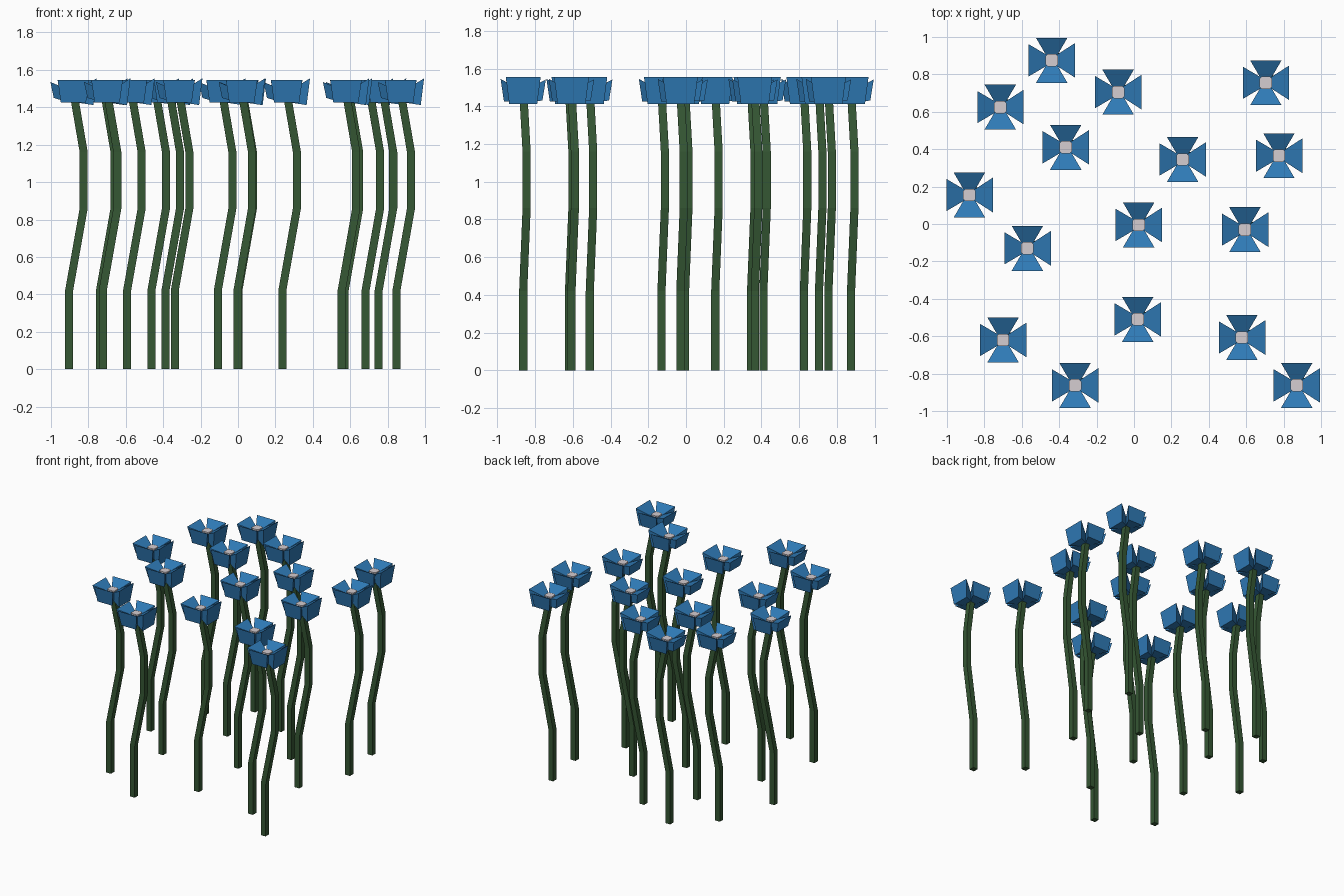
import bpy, bmesh
from mathutils import Vector

if "Cube" in bpy.data.objects:
    bpy.data.objects.remove(bpy.data.objects["Cube"])


def material(name, rgb):
    m = bpy.data.materials.new(name)
    m.diffuse_color = (*rgb, 1)
    m.use_nodes = True
    m.node_tree.nodes["Principled BSDF"].inputs["Base Color"].default_value = m.diffuse_color
    return m


GREEN = material("stem green", (0.036, 0.095, 0.034))
BLUE = material("petal blue", (0.028, 0.195, 0.47))
PALE = material("pale centre", (0.66, 0.61, 0.64))

# flower head positions (x, y)
SPOTS = [(-0.44, 0.875), (-0.715, 0.625), (-0.085, 0.705), (0.705, 0.755),
         (-0.365, 0.41), (0.26, 0.345), (0.775, 0.365), (-0.88, 0.155),
         (0.025, -0.005), (0.593, -0.03), (-0.57, -0.13), (0.02, -0.51),
         (-0.70, -0.62), (0.577, -0.607), (-0.315, -0.863), (0.87, -0.863)]

# stem path as offsets from the head centre (dx, dy, z)
STEM = [(-0.023, 0, 0), (-0.023, 0, 0.42), (0.055, 0.018, 0.86),
        (0.055, 0.018, 1.16), (0, 0, 1.48)]

# petals: outward direction, outer radius, outer width, outer bottom z, outer top z
PETALS = [((1, 0), 0.125, 0.185, 1.412, 1.555), ((-1, 0), 0.123, 0.172, 1.45, 1.535),
          ((0, 1), 0.120, 0.168, 1.43, 1.542), ((0, -1), 0.120, 0.168, 1.425, 1.545)]


def loft(bm, rings):
    """Skin a list of equal-length rings and cap both ends."""
    vs = [[bm.verts.new(p) for p in r] for r in rings]
    n = len(vs[0])
    for a, b in zip(vs, vs[1:]):
        for i in range(n):
            j = (i + 1) % n
            bm.faces.new((a[i], a[j], b[j], b[i]))
    bm.faces.new(vs[0][::-1])
    bm.faces.new(vs[-1])


def make(name, rings_list, mat):
    bm = bmesh.new()
    for rings in rings_list:
        loft(bm, rings)
    bmesh.ops.recalc_face_normals(bm, faces=bm.faces)
    me = bpy.data.meshes.new(name)
    bm.to_mesh(me)
    bm.free()
    me.materials.append(mat)
    return me


def petal(direction, r, w, z0, z1):
    """Wedge widening from the centre to a tall, outward-leaning end face."""
    d = Vector((*direction, 0))
    s = Vector((-d.y, d.x, 0))

    def ring(r_low, r_top, w_low, w_top, low, top):
        return [d * r_low - s * w_low / 2 + Vector((0, 0, low)),
                d * r_low + s * w_low / 2 + Vector((0, 0, low)),
                d * r_top + s * w_top / 2 + Vector((0, 0, top)),
                d * r_top - s * w_top / 2 + Vector((0, 0, top))]

    return [ring(0.022, 0.028, 0.05, 0.06, 1.425, 1.495),
            ring(r - 0.018, r, w * 0.8, w, z0, z1)]


# square bent stem
h = 0.0215
square = [(-h, -h), (h, -h), (h, h), (-h, h)]
stem_mesh = make("stem", [[[(x + a, y + b, z) for a, b in square] for x, y, z in STEM]], GREEN)

# four petals
petal_mesh = make("petals", [petal(*p) for p in PETALS], BLUE)

# flower centre with clipped corners
c, k = 0.033, 0.022
octagon = [(-k, -c), (k, -c), (c, -k), (c, k), (k, c), (-k, c), (-c, k), (-c, -k)]
centre_mesh = make("centre", [[[(a, b, z) for a, b in octagon] for z in (1.465, 1.508)]], PALE)

# plant every flower from the shared meshes
for i, (x, y) in enumerate(SPOTS, 1):
    for me in (stem_mesh, petal_mesh, centre_mesh):
        ob = bpy.data.objects.new(f"flower_{i}_{me.name}", me)
        ob.location = (x, y, 0)
        bpy.context.collection.objects.link(ob)
